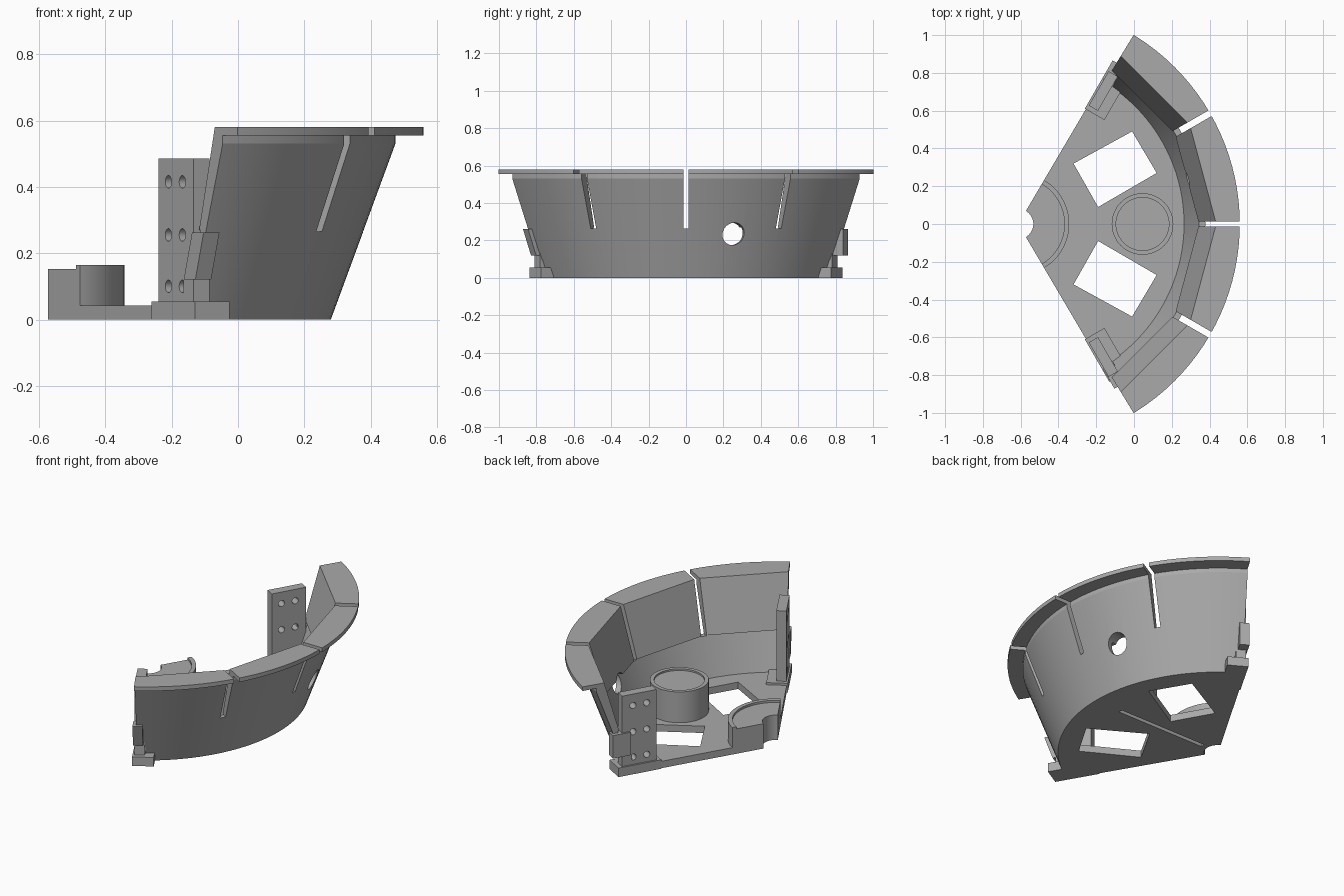
import bpy, bmesh, math
from mathutils import Matrix, Vector

if "Cube" in bpy.data.objects:
    bpy.data.objects.remove(bpy.data.objects["Cube"])

CX = -0.613                      # centre of all the arcs
END = 58.6                       # half angle of the sector
gray = bpy.data.materials.new("plain gray")
gray.diffuse_color = (0.4, 0.4, 0.4, 1)
gray.use_nodes = True
gray.node_tree.nodes["Principled BSDF"].inputs["Base Color"].default_value = gray.diffuse_color


def finish(name, bm):
    bmesh.ops.remove_doubles(bm, verts=bm.verts, dist=1e-5)
    bmesh.ops.recalc_face_normals(bm, faces=bm.faces)
    me = bpy.data.meshes.new(name)
    bm.to_mesh(me)
    bm.free()
    ob = bpy.data.objects.new(name, me)
    bpy.context.collection.objects.link(ob)
    me.materials.append(gray)
    return ob


def arc_solid(name, section, angles):
    """Sweep a (radius, z) section, given per angle, around the arc centre."""
    bm = bmesh.new()
    rings = []
    for a in angles:
        t = math.radians(a)
        rings.append([bm.verts.new((CX + r * math.cos(t), r * math.sin(t), z)) for r, z in section(a)])
    n = len(rings[0])
    for p, q in zip(rings, rings[1:]):
        for i in range(n):
            j = (i + 1) % n
            bm.faces.new((p[i], p[j], q[j], q[i]))
    bm.faces.new(rings[0])
    bm.faces.new(rings[-1])
    return finish(name, bm)


def prism(name, pts, z0, z1):
    """Extrude an x, y outline from z0 to z1."""
    bm = bmesh.new()
    f = bm.faces.new([bm.verts.new((x, y, z0)) for x, y in pts])
    ext = bmesh.ops.extrude_face_region(bm, geom=[f])
    bmesh.ops.translate(bm, vec=(0, 0, z1 - z0),
                        verts=[v for v in ext["geom"] if isinstance(v, bmesh.types.BMVert)])
    return finish(name, bm)


def edge_pt(u, v, s):
    """Point at distance u along the sector's side edge, v inwards; s = side."""
    c, d = 0.5, math.sqrt(3) / 2
    return (CX + u * c + v * d, s * (u * d - v * c))


def edge_box(name, u0, u1, v0, v1, z0, z1, s):
    return prism(name, [edge_pt(u, v, s) for u, v in ((u0, v0), (u1, v0), (u1, v1), (u0, v1))], z0, z1)


def cylinder(name, loc, r, length, axis=(0, 0, 1), n=32):
    bm = bmesh.new()
    rot = Vector((0, 0, 1)).rotation_difference(Vector(axis)).to_matrix().to_4x4()
    bmesh.ops.create_cone(bm, cap_ends=True, segments=n, radius1=r, radius2=r, depth=length,
                          matrix=Matrix.Translation(loc) @ rot)
    return finish(name, bm)


def cut(ob, cutters):
    for c in cutters:
        m = ob.modifiers.new("cut", "BOOLEAN")
        m.operation, m.solver, m.object = "DIFFERENCE", "EXACT", c
        bpy.context.view_layer.update()
        bpy.context.view_layer.objects.active = ob
        bpy.ops.object.modifier_apply(modifier=m.name)
    for c in cutters:
        bpy.data.objects.remove(c)


def smooth(ob):
    bpy.ops.object.select_all(action="DESELECT")
    ob.select_set(True)
    bpy.context.view_layer.objects.active = ob
    bpy.ops.object.shade_smooth_by_angle(angle=math.radians(20))


angles = [-END] + list(range(-57, 58, 3)) + [END]


# Flared wall with flange: round outside, flat inner panels on the upper half
def wall_section(a):
    mid = math.floor(a / 30) * 30 + 15
    k = 1 / math.cos(math.radians(a - mid))
    return [(0.893, 0), (1.088, 0.53), (1.088, 0.555), (1.173, 0.555), (1.173, 0.58),
            (1.013 * k, 0.58), (0.925 * k, 0.27), (0.96, 0.27), (0.863, 0)]


wall = arc_solid("flared_wall", wall_section, angles)
cutters = []
for a in (-30, 0, 30):
    t = math.radians(a)
    c, s = math.cos(t), math.sin(t)
    w = 0.0135 if a == 0 else 0.017
    box = [(0.8, -w), (1.3, -w), (1.3, w), (0.8, w)]
    cutters.append(prism("slot_cutter", [(CX + x * c - y * s, x * s + y * c) for x, y in box], 0.265, 0.7))
t = math.radians(15)
d = (math.cos(t), math.sin(t), 0)
cutters.append(cylinder("port_cutter", (CX + 0.95 * d[0], 0.95 * d[1], 0.235), 0.06, 0.4, d))
cut(wall, cutters)
smooth(wall)

# Sector floor with two rectangular windows and a groove underneath
floor = arc_solid("floor", lambda a: [(0.08, 0), (0.88, 0), (0.88, 0.042), (0.08, 0.042)],
                  [-59.5] + angles[1:-1] + [59.5])
cutters = [prism("window_cutter", [(-0.01, s * 0.49), (0.12, s * 0.27), (-0.19, s * 0.09), (-0.32, s * 0.32)],
                 -0.1, 0.1) for s in (1, -1)]
cutters.append(prism("groove_cutter", [(-0.5, -0.012), (0.1, -0.012), (0.1, 0.012), (-0.5, 0.012)], -0.1, 0.02))
cut(floor, cutters)
smooth(floor)

# Hub at the arc centre with a raised lip
smooth(arc_solid("hub", lambda a: [(0.08, 0.03), (0.27, 0.03), (0.27, 0.165), (0.245, 0.165),
                                   (0.245, 0.152), (0.08, 0.152)], [-59.5] + angles[1:-1] + [59.5]))

# Round pedestal with a shallow recess
pedestal = cylinder("pedestal", (0.045, 0, 0.13), 0.163, 0.2, n=48)
cut(pedestal, [cylinder("recess_cutter", (0.045, 0, 0.27), 0.14, 0.1, n=48)])
smooth(pedestal)

for s, side in ((1, "back"), (-1, "front")):
    # Foot block with a screw hole
    foot = edge_box(side + "_foot", 0.705, 0.966, 0, 0.12, 0, 0.055, s)
    cut(foot, [cylinder("foot_hole_cutter", (*edge_pt(0.83, 0.085, s), 0), 0.016, 0.06, n=20)])
    # Upright joining plate with six bolt holes
    plate = edge_box(side + "_joining_plate", 0.73, 0.94, 0.01, 0.066, 0.05, 0.485, s)
    axis = (math.sqrt(3) / 2, -s * 0.5, 0)
    cut(plate, [cylinder("bolt_cutter", (*edge_pt(u, 0.04, s), z), 0.019, 0.2, axis, 20)
                for u in (0.789, 0.873) for z in (0.1, 0.255, 0.415)])
    smooth(plate)

# Locating tabs: a straight one at the back, a slanted one at the front
edge_box("back_tab", 0.89, 1.0, 0, 0.055, 0.12, 0.26, 1)
tab = edge_box("front_tab", 0.89, 0.96, 0.005, 0.06, 0.12, 0.262, -1)
for v in tab.data.vertices:
    if v.co.z > 0.2:
        v.co.x += 0.025
        v.co.y -= 0.043
# Small gussets between foot and wall
for s, side in ((1, "back"), (-1, "front")):
    edge_box(side + "_gusset", 0.88, 0.925, 0.01, 0.07, 0.05, 0.125, s)
